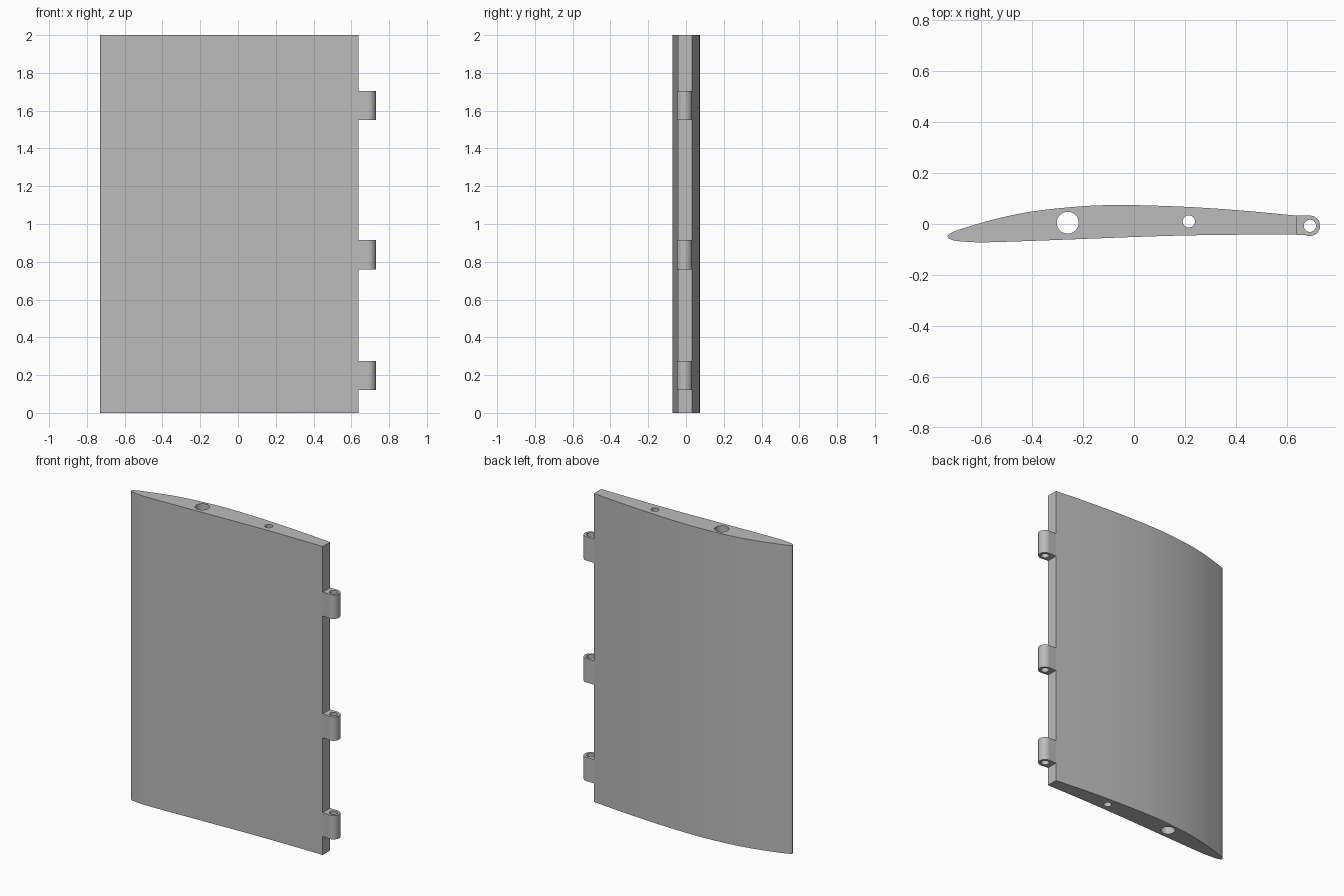
import bpy, bmesh, math
from mathutils import Vector
from mathutils.geometry import interpolate_bezier

if "Cube" in bpy.data.objects:
    bpy.data.objects.remove(bpy.data.objects["Cube"], do_unlink=True)

grey = bpy.data.materials.new("plain grey")
grey.use_nodes = True
grey.diffuse_color = (0.5, 0.5, 0.5, 1)
grey.node_tree.nodes["Principled BSDF"].inputs["Base Color"].default_value = (0.5, 0.5, 0.5, 1)


def arc(x, y, r, start=0, end=360, steps=32):
    angles = [math.radians(start + (end - start) * i / steps) for i in range(steps + 1)]
    points = [Vector((x + r * math.cos(a), y + r * math.sin(a))) for a in angles]
    return points[:-1] if end - start == 360 else points


def smooth_line(points, steps=5):
    """Rounded line through the points."""
    p = [Vector(q) for q in points]
    out = [p[0]]
    for i in range(len(p) - 1):
        a, b = p[i], p[i + 1]
        ta = (b - p[i - 1]) / 6 if i else (b - a) / 3
        tb = (p[i + 2] - a) / 6 if i + 2 < len(p) else (b - a) / 3
        out += interpolate_bezier(a, a + ta, b - tb, b, steps + 1)[1:]
    return out


def prism(name, outline, holes, bottom, top):
    """Upright solid from an outline pierced by holes."""
    bm = bmesh.new()
    for loop in [outline] + holes:
        verts = [bm.verts.new((p[0], p[1], bottom)) for p in loop]
        for i, v in enumerate(verts):
            bm.edges.new((v, verts[i - 1]))
    bmesh.ops.triangle_fill(bm, use_beauty=True, edges=bm.edges[:], normal=(0, 0, 1))
    result = bmesh.ops.extrude_face_region(bm, geom=bm.faces[:], use_keep_orig=True)
    moved = [g for g in result["geom"] if isinstance(g, bmesh.types.BMVert)]
    bmesh.ops.translate(bm, verts=moved, vec=(0, 0, top - bottom))
    bmesh.ops.recalc_face_normals(bm, faces=bm.faces[:])
    mesh = bpy.data.meshes.new(name)
    bm.to_mesh(mesh)
    bm.free()
    mesh.materials.append(grey)
    obj = bpy.data.objects.new(name, mesh)
    bpy.context.collection.objects.link(obj)
    bpy.ops.object.select_all(action="DESELECT")
    obj.select_set(True)
    bpy.context.view_layer.objects.active = obj
    bpy.ops.object.shade_smooth_by_angle(angle=math.radians(30))
    return obj


# Cambered panel with two rod holes running its full height
section = [(0.637, 0.033), (0.42, 0.053), (0.21, 0.067), (0, 0.074), (-0.14, 0.073),
           (-0.26, 0.065), (-0.4, 0.049), (-0.53, 0.023), (-0.63, -0.005), (-0.7, -0.027),
           (-0.728, -0.042), (-0.73, -0.052), (-0.715, -0.062), (-0.68, -0.068),
           (-0.6, -0.072), (-0.45, -0.068), (-0.26, -0.061), (0, -0.051), (0.2, -0.045),
           (0.42, -0.042), (0.637, -0.042)]
rod_holes = [arc(-0.26, 0.005, 0.043), arc(0.215, 0.01, 0.024)]
prism("airfoil_panel", smooth_line(section), rod_holes, 0, 2)

# Hinge knuckles along the square rear edge
knuckle = [(0.637, -0.042)] + arc(0.69, -0.007, 0.04, -112, 95) + [(0.637, 0.033)]
for label, z in (("lower", 0.12), ("middle", 0.76), ("upper", 1.55)):
    prism(label + "_hinge_knuckle", knuckle, [arc(0.69, -0.007, 0.024)], z, z + 0.155)
